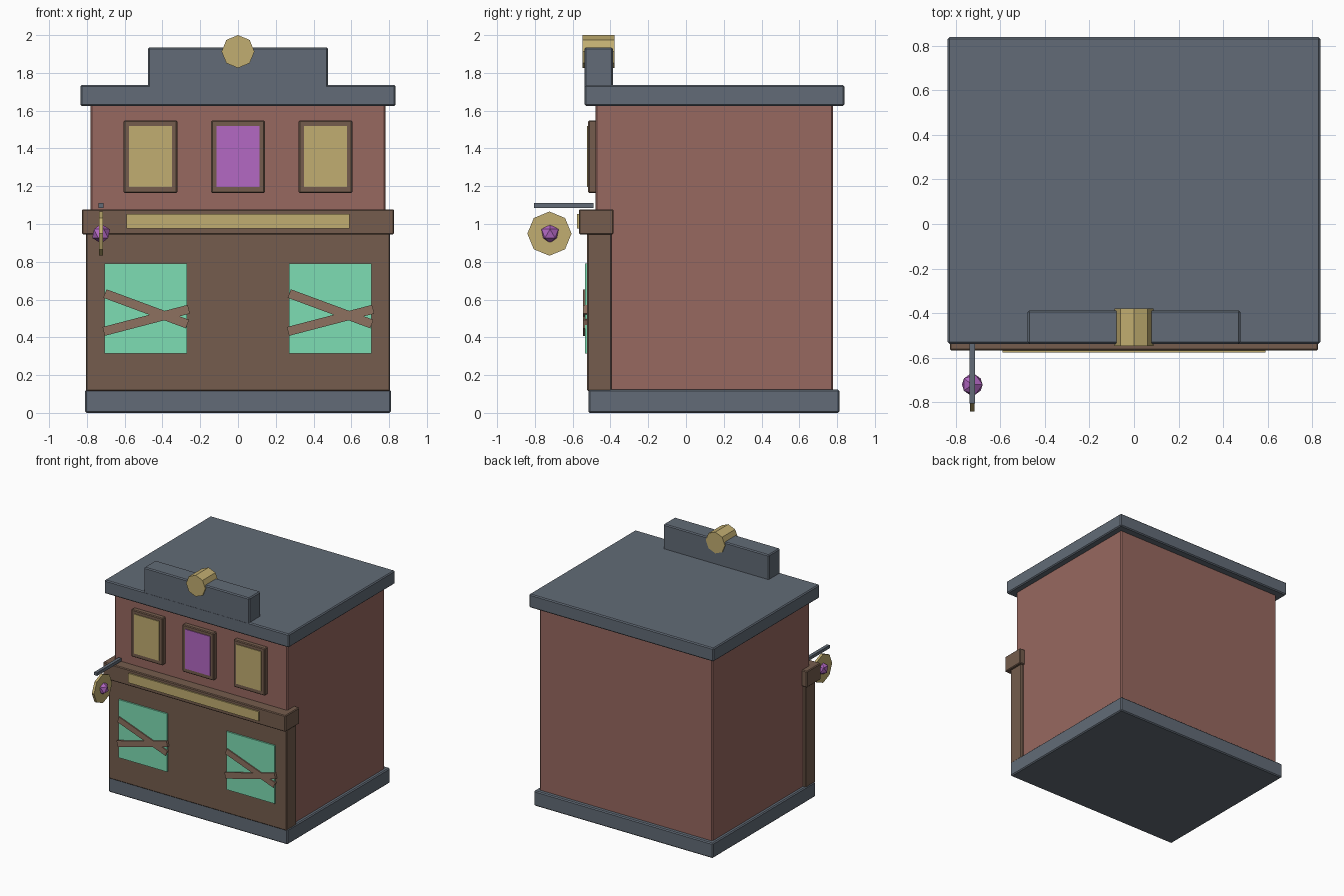
import bpy, math

if "Cube" in bpy.data.objects:
    bpy.data.objects.remove(bpy.data.objects["Cube"])


def material(name, r, g, b):
    m = bpy.data.materials.new(name)
    m.diffuse_color = [(c / 255) ** 2.2 for c in (r, g, b)] + [1]
    m.use_nodes = True
    m.node_tree.nodes["Principled BSDF"].inputs["Base Color"].default_value = m.diffuse_color
    return m


SLATE = material("slate", 98, 107, 118)
BRICK = material("brick", 150, 104, 96)
WOOD = material("dark_wood", 116, 93, 78)
PLANK = material("plank_wood", 140, 112, 96)
GOLD = material("gold", 192, 172, 112)
PURPLE = material("purple", 178, 104, 194)
GREEN = material("green_glass", 125, 220, 178)


def finish(name, mat):
    ob = bpy.context.object
    ob.name = name
    ob.data.materials.append(mat)
    return ob


def box(name, x, y, z, mat, bevel=0.0, tilt=0.0):
    """Box from (min, max) ranges, optionally chamfered and tilted about y."""
    r = (x, y, z)
    bpy.ops.mesh.primitive_cube_add(size=1, location=[(a + b) / 2 for a, b in r])
    ob = finish(name, mat)
    ob.scale = [b - a for a, b in r]
    bpy.ops.object.transform_apply(location=False, rotation=False, scale=True)
    ob.rotation_euler.y = tilt
    if bevel:
        mod = ob.modifiers.new("chamfer", 'BEVEL')
        mod.width = bevel
        mod.segments = 1
    return ob


def octagon(name, loc, radius, depth, rot, mat):
    bpy.ops.mesh.primitive_cylinder_add(vertices=8, radius=radius, depth=depth,
                                        location=loc, rotation=rot)
    return finish(name, mat)


# Main building masses
box("base_plinth", (-0.81, 0.81), (-0.517, 0.812), (0, 0.123), SLATE, 0.008)
box("brick_body", (-0.782, 0.782), (-0.48, 0.777), (0.1, 1.65), BRICK, 0.008)
box("shopfront", (-0.805, 0.805), (-0.523, -0.395), (0.115, 0.96), WOOD, 0.006)
box("sign_band", (-0.826, 0.826), (-0.567, -0.383), (0.945, 1.078), WOOD, 0.006)
box("sign_panel", (-0.59, 0.59), (-0.577, -0.55), (0.975, 1.052), GOLD)
box("roof_slab", (-0.835, 0.835), (-0.537, 0.838), (1.625, 1.735), SLATE, 0.008)
box("parapet", (-0.477, 0.477), (-0.537, -0.387), (1.72, 1.935), SLATE, 0.008)
octagon("parapet_medallion", (0, -0.463, 1.913), 0.087, 0.168,
        (math.pi / 2, 0, 0), GOLD)

# Upper windows
for i, (x, mat) in enumerate(((-0.463, GOLD), (0, PURPLE), (0.463, GOLD))):
    box(f"window_frame_{i}", (x - 0.142, x + 0.142), (-0.518, -0.46),
        (1.163, 1.549), WOOD, 0.006)
    box(f"window_pane_{i}", (x - 0.113, x + 0.113), (-0.523, -0.5),
        (1.197, 1.52), mat)

# Boarded shop windows
for side, x in (("left", -0.488), ("right", 0.488)):
    box(f"shop_window_{side}", (x - 0.219, x + 0.219), (-0.535, -0.51),
        (0.315, 0.79), GREEN)
    for n, (z, tilt, y) in enumerate(((0.551, 20.3, -0.544), (0.49, -14.6, -0.546))):
        box(f"plank_{side}_{n}", (x - 0.231, x + 0.235), (y, -0.525),
            (z - 0.024, z + 0.024), PLANK, tilt=math.radians(tilt))

# Hanging sign: bracket, disc and gem
box("sign_bracket", (-0.738, -0.712), (-0.805, -0.49), (1.085, 1.11), SLATE)
octagon("hanging_disc", (-0.725, -0.723, 0.949), 0.117, 0.02,
        (0, math.pi / 2, 0), GOLD)
bpy.ops.mesh.primitive_ico_sphere_add(subdivisions=1, radius=0.052,
                                      location=(-0.725, -0.72, 0.949))
finish("sign_gem", PURPLE)
